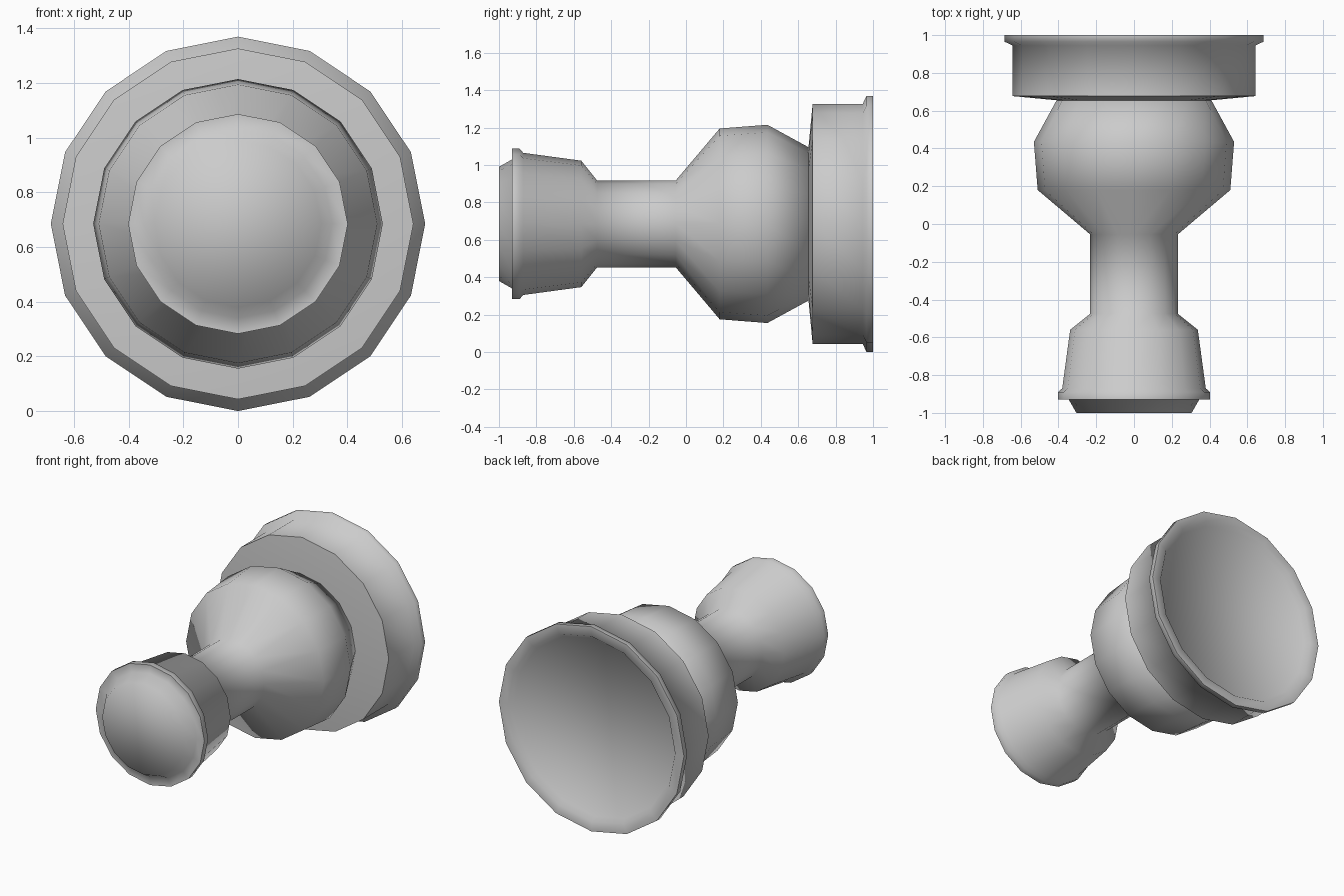
import bpy, bmesh, math

if "Cube" in bpy.data.objects:
    bpy.data.objects.remove(bpy.data.objects["Cube"])

SIDES = 16
CZ = 0.685  # height of the horizontal axis


def lathe(name, profile):
    """Revolve (y, radius) points around the y axis and cap both ends."""
    bm = bmesh.new()
    rings = []
    for y, r in profile:
        rings.append([bm.verts.new((r * math.sin(2 * math.pi * i / SIDES), y,
                                    CZ + r * math.cos(2 * math.pi * i / SIDES)))
                      for i in range(SIDES)])
    for a, b in zip(rings, rings[1:]):
        for i in range(SIDES):
            j = (i + 1) % SIDES
            bm.faces.new((a[i], a[j], b[j], b[i]))
    bm.faces.new(rings[0])
    bm.faces.new(rings[-1])
    bmesh.ops.recalc_face_normals(bm, faces=bm.faces[:])
    me = bpy.data.meshes.new(name)
    bm.to_mesh(me)
    bm.free()
    ob = bpy.data.objects.new(name, me)
    bpy.context.collection.objects.link(ob)
    bpy.ops.object.select_all(action='DESELECT')
    ob.select_set(True)
    bpy.context.view_layer.objects.active = ob
    bpy.ops.object.shade_smooth_by_angle(angle=math.radians(65))
    return ob


# Front cap with lip, narrow neck and bulging bulb
lathe("knob_and_bulb", [
    (-1.0, 0.305), (-0.93, 0.345), (-0.93, 0.402), (-0.89, 0.402),
    (-0.87, 0.38), (-0.56, 0.338), (-0.475, 0.232), (-0.055, 0.232),
    (0.18, 0.51), (0.435, 0.53), (0.655, 0.41)])

# Wide base drum with rear rim and shallow recessed back
lathe("base_drum", [
    (0.655, 0.41), (0.677, 0.642), (0.945, 0.642), (0.965, 0.685),
    (1.0, 0.685), (1.0, 0.62), (0.97, 0.595)])
